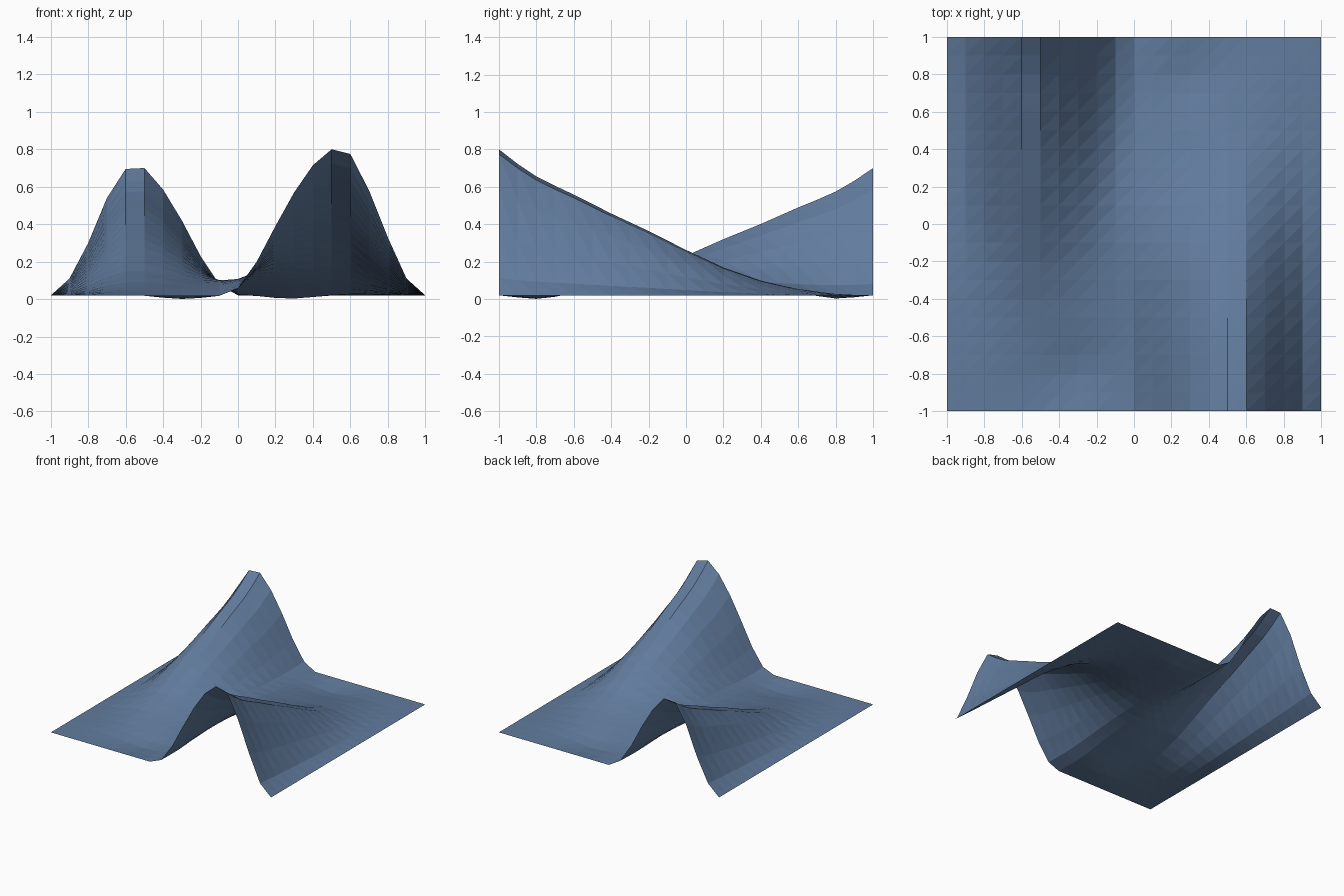
import bpy, bmesh
from math import exp

if "Cube" in bpy.data.objects:
    bpy.data.objects.remove(bpy.data.objects["Cube"])

N = 20          # cells per side
BASE = 0.02     # height of the flat edges

# Arch heights above the base, every 0.1 units along the front and back edges
front_arch = [0] * 10 + [.04, .18, .37, .55, .695, .78, .755, .56, .31, .09, 0]
back_arch = [0, .09, .28, .52, .675, .68, .565, .40, .21, .06] + [0] * 11
# How much of an arch is left with growing distance from its edge
fade = [1, .90, .815, .75, .69, .625, .56, .50, .44, .375, .31,
        .25, .19, .145, .10, .07, .045, .028, .012, .004, 0]


def blob(x, y, cx, cy, rx, ry):
    return exp(-((x - cx) / rx) ** 2 - ((y - cy) / ry) ** 2)


def height(i, j):
    x, y = i / 10 - 1, j / 10 - 1
    z = BASE + front_arch[i] * fade[j] + back_arch[i] * fade[N - j]
    if 0 < i < N and 0 < j < N:
        # soft saddle in the middle, shallow dips beside each arch
        z += 0.075 * blob(x, y, 0, 0, .22, .7) * (1 - y * y)
        z -= 0.026 * (blob(x, y, .28, .77, .2, .16) + blob(x, y, -.3, -.77, .2, .16))
    return max(z, 0)


# Draped sheet with one arch at the front and one at the back
bm = bmesh.new()
grid = [[bm.verts.new((i / 10 - 1, j / 10 - 1, height(i, j)))
         for j in range(N + 1)] for i in range(N + 1)]
for i in range(N):
    for j in range(N):
        a, b, c, d = grid[i][j], grid[i + 1][j], grid[i + 1][j + 1], grid[i][j + 1]
        bm.faces.new((a, b, c))
        bm.faces.new((a, c, d))
mesh = bpy.data.meshes.new("canopy_sheet")
bm.to_mesh(mesh)
bm.free()
sheet = bpy.data.objects.new("canopy_sheet", mesh)
bpy.context.collection.objects.link(sheet)

# Slate blue finish
mat = bpy.data.materials.new("slate_blue")
mat.diffuse_color = (0.12, 0.20, 0.34, 1)
mat.use_nodes = True
mat.node_tree.nodes["Principled BSDF"].inputs["Base Color"].default_value = mat.diffuse_color
mesh.materials.append(mat)
